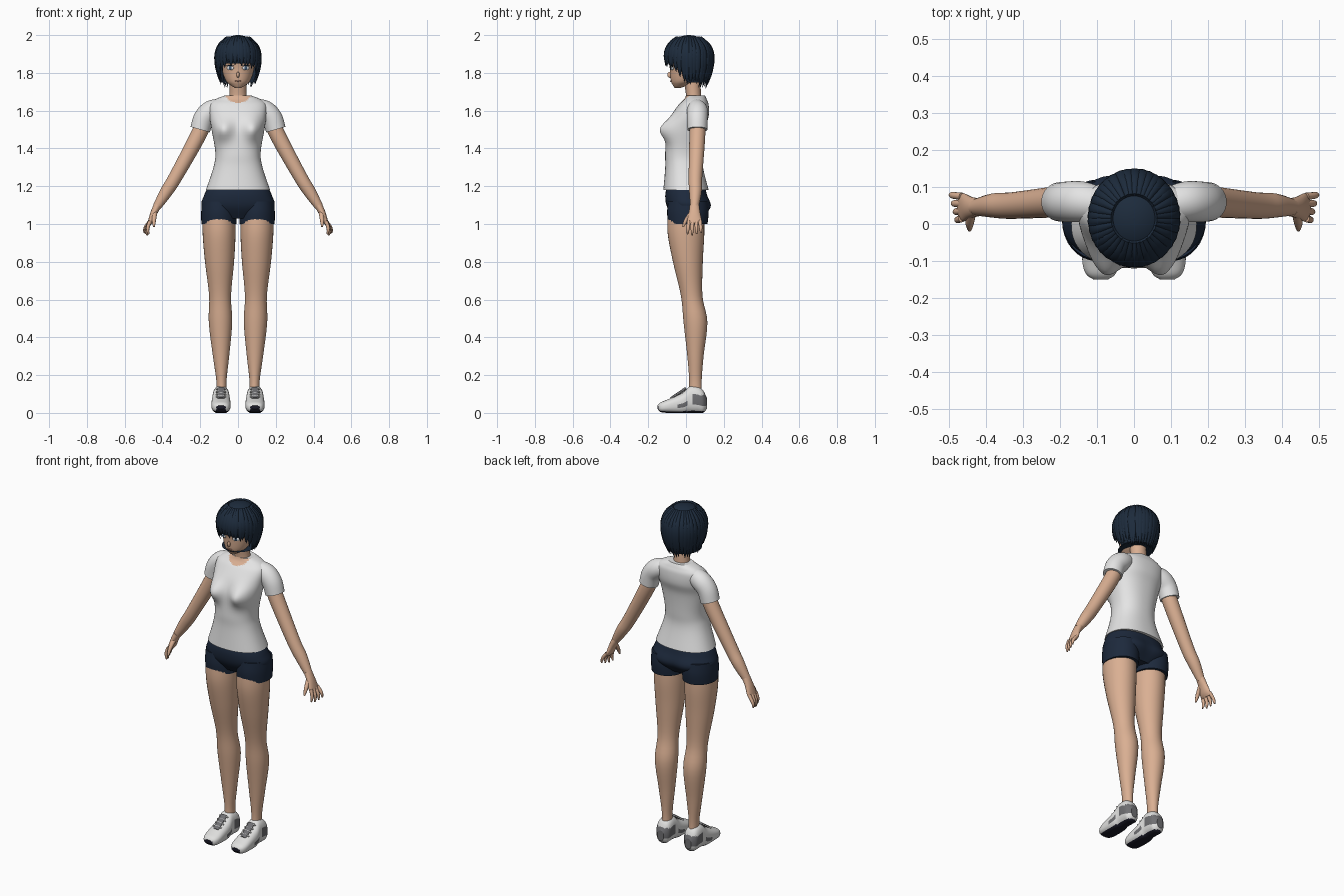
import bpy, bmesh, math, random
from mathutils import Vector

random.seed(4)
if "Cube" in bpy.data.objects:
    bpy.data.objects.remove(bpy.data.objects["Cube"])

Y, Z = Vector((0, 1, 0)), Vector((0, 0, 1))


def material(name, red, green, blue):
    color = (red, green, blue, 1)
    mat = bpy.data.materials.new(name)
    mat.use_nodes = True
    mat.diffuse_color = color
    mat.node_tree.nodes["Principled BSDF"].inputs["Base Color"].default_value = color
    return mat


skin = material("skin", .7, .43, .29)
lip = material("lip", .5, .24, .17)
cloth = material("white cloth", .78, .78, .78)
navy = material("navy cloth", .012, .022, .045)
hair = material("dark blue hair", .012, .024, .045)
eye_white = material("eye white", .75, .75, .75)
iris = material("iris blue", .05, .1, .18)
leather = material("shoe white", .75, .75, .74)
grey = material("shoe grey", .16, .16, .17)
rubber = material("black rubber", .01, .01, .02)


def finish(bm, name, mats, rule=None):
    """Turn a bmesh into a smooth object, with material slots picked by rule."""
    bmesh.ops.recalc_face_normals(bm, faces=bm.faces)
    for face in bm.faces:
        face.smooth = len(face.verts) < 5
        if rule:
            face.material_index = rule(face.calc_center_median())
    mesh = bpy.data.meshes.new(name)
    bm.to_mesh(mesh)
    bm.free()
    for mat in mats:
        mesh.materials.append(mat)
    ob = bpy.data.objects.new(name, mesh)
    bpy.context.collection.objects.link(ob)
    return ob


def spline(rows, sub):
    """Smooth interpolation through rows of numbers."""
    out = []
    for i in range(len(rows) - 1):
        before, start = rows[max(i - 1, 0)], rows[i]
        end, after = rows[i + 1], rows[min(i + 2, len(rows) - 1)]
        for k in range(sub):
            t = k / sub
            out.append([q + t / 2 * (r - p + t * (2 * p - 5 * q + 4 * r - s + t * (3 * (q - r) + s - p)))
                        for p, q, r, s in zip(before, start, end, after)])
    return out + [list(rows[-1])]


def loft(name, rows, mats, axis=None, depth=Y, sides=24, sub=5, power=2, mirror=1,
         deform=None, rule=None, drop=None):
    """Skin rings along a path; rows hold x, y, z, half width and half depth."""
    rows = spline(rows, sub)
    centers = [Vector((row[0] * mirror, row[1], row[2])) for row in rows]
    bm = bmesh.new()
    rings = []
    for i, (row, center) in enumerate(zip(rows, centers)):
        tangent = axis or (centers[min(i + 1, len(rows) - 1)] - centers[max(i - 1, 0)]).normalized()
        up = (depth - tangent * depth.dot(tangent)).normalized()
        across = up.cross(tangent)
        ring = []
        for k in range(sides):
            angle = math.tau * k / sides
            u, v = (math.copysign(abs(w) ** (2 / power), w) for w in (math.cos(angle), math.sin(angle)))
            point = center + across * u * max(row[3], .001) + up * v * max(row[-1], .001)
            ring.append(bm.verts.new(deform(point) if deform else point))
        rings.append(ring)
    for low, high in zip(rings, rings[1:]):
        for k in range(sides):
            j = (k + 1) % sides
            bm.faces.new((low[k], low[j], high[j], high[k]))
    bm.faces.new(rings[0])
    bm.faces.new(rings[-1])
    if drop:
        gone = [face for face in bm.faces if drop(face.calc_center_median())]
        bmesh.ops.delete(bm, geom=gone, context='FACES')
    return finish(bm, name, mats, rule)


def column(name, rows, mats, x=lambda z: 0, **options):
    """Upright loft; rows hold z, y, half width and half depth."""
    loft(name, [(x(z), y, z, wide, deep) for z, y, wide, deep in rows], mats, axis=Z, **options)


def ellipsoid(name, loc, size, mat, turn=0):
    bm = bmesh.new()
    bmesh.ops.create_uvsphere(bm, u_segments=20, v_segments=12, radius=1)
    ob = finish(bm, name, [mat])
    ob.location, ob.scale, ob.rotation_euler.z = loc, size, turn


def bump(point, x, z, wide, high):
    return math.exp(-((abs(point.x) - x) / wide) ** 2 - ((point.z - z) / high) ** 2)


# Shirt with bust; the scooped neckline shows skin
def bust(point):
    if point.y < 0:
        point.y -= .05 * bump(point, .08, 1.5, .05, .055) * min(1, -point.y / .06)
    return point


def neckline(center):
    inside = math.hypot(center.x / .065, (center.z - 1.69) / .05) < 1
    return int(inside and center.y < .04)


column("shirt", [(1.18, 0, .17, .12), (1.3, -.01, .13, .1), (1.38, -.01, .12, .1), (1.5, 0, .14, .1),
                 (1.57, .02, .15, .1), (1.63, .04, .15, .08), (1.66, .05, .12, .06), (1.68, .05, .07, .05)],
       [cloth, skin], sides=72, sub=7, power=2.3, deform=bust, rule=neckline)


# Shorts with a rounded seat
def seat(point):
    if point.y > 0:
        point.y += .016 * bump(point, .08, 1.09, .07, .06) * min(1, point.y / .06)
    return point


column("shorts_hips", [(1.2, 0, .155, .1), (1.15, 0, .18, .11), (1.09, .01, .19, .11), (1.03, .01, .1, .07)],
       [navy], sides=48, power=2.2, deform=seat)

# Head, neck and face
column("neck", [(1.62, .04, .055, .045), (1.68, .04, .045, .04), (1.78, .03, .045, .045)], [skin])
column("head", [(1.72, -.045, .015, .015), (1.735, -.03, .04, .04), (1.76, -.01, .065, .07),
                (1.82, .01, .085, .095), (1.9, .01, .09, .1), (1.97, .01, .03, .03)], [skin], sides=40)
ellipsoid("nose", (0, -.085, 1.79), (.008, .014, .016), skin)
ellipsoid("mouth", (0, -.08, 1.757), (.016, .005, .004), lip)


# Hair: a cap open at the face, covered by tapered locks
def hair_spread(height):
    return math.sqrt(1 - height * height) if height > 0 else 1 - height * height / 6


cap = []
for i in range(15):
    height = 1 - 2.1 * (i / 14) ** 2
    spread = hair_spread(height)
    cap.append((1.88 + .12 * height, .015, .117 * spread, .124 * spread))
column("hair_cap", cap, [hair], sides=48, drop=lambda center: center.z < 1.85 and center.y < 0)


def hair_lock(angle, tip, width):
    out = Vector((math.sin(angle), -math.cos(angle), 0))
    rows = []
    for k in range(8):
        u = k / 7
        z = 1.985 + (tip - 1.985) * u
        spread = hair_spread((z - 1.88) / .12)
        taper = 1 - u ** 3
        rows.append((out.x * .117 * spread, .015 + out.y * .127 * spread, z,
                     width * min(1, .35 + 1.6 * u) * taper, .01 * taper))
    loft("hair_lock", rows, [hair], depth=out, sides=8, sub=2)


locks = 38
for i in range(locks):
    angle = math.tau * i / locks - math.pi + random.uniform(-.04, .04)
    around = abs(angle)
    side_drop = min(max(around - .65, 0) / .8, 1)
    back_drop = min(max(around - 1.45, 0), 1)
    tip = 1.84 - .09 * side_drop - .02 * back_drop
    hair_lock(angle, tip + random.uniform(-.015, .015), .024)


# Shoe colours: black tread and toe guard, grey heel panels and side stripe
def shoe_rule(center):
    toe = center.y < -.12 and center.z < .035 and abs(abs(center.x) - .09) < .025
    if center.z < .01 or toe:
        return 2
    heel = center.y > .035 and .04 < center.z < .095
    stripe = abs(center.y + .02) < .03 and abs(center.z - .05 - center.y * .3) < .012
    return int(heel or stripe)


def flat_bottom(point):
    point.z = max(point.z, 0)
    return point


def leg_line(z):
    return .085 + .016 * z


for side, tag in ((1, "left"), (-1, "right")):
    # Eyes
    for part, x, y, z, size, mat in (("eye", .041, -.074, 1.826, (.021, .007, .012), eye_white),
                                     ("iris", .041, -.078, 1.826, (.009, .005, .011), iris),
                                     ("lash", .042, -.076, 1.838, (.023, .008, .003), hair)):
        ellipsoid(tag + "_" + part, (x * side, y, z), size, mat, turn=.4 * side)

    # Sleeve and arm
    loft(tag + "_sleeve", [(.08, .05, 1.62, .045), (.14, .06, 1.6, .055), (.18, .06, 1.56, .055),
                           (.2, .06, 1.5, .053)], [cloth], mirror=side, sides=32)
    loft(tag + "_arm", [(.17, .06, 1.57, .04), (.21, .06, 1.47, .042), (.33, .05, 1.25, .036),
                        (.38, .05, 1.17, .033), (.43, .045, 1.09, .022)], [skin], mirror=side)

    # Hand with four fingers and a thumb
    loft(tag + "_palm", [(.425, .045, 1.1, .021, .025), (.445, .045, 1.06, .018, .03),
                         (.46, .045, 1.02, .015, .038), (.47, .045, 1, .01, .035)], [skin], mirror=side)
    for k in range(4):
        y = .015 + .02 * k
        base = Vector((.466, y, 1.015))
        tip = Vector((.473 + .008 * k, y * 1.2 - .01, .94 + .006 * abs(k - 1)))
        knuckle = base.lerp(tip, .55) + Vector((.008, 0, 0))
        loft(tag + "_finger", [(*base, .01), (*knuckle, .009), (*tip, .004)],
             [skin], mirror=side, sides=10)
    loft(tag + "_thumb", [(.44, .03, 1.06, .013), (.445, 0, 1.02, .011), (.445, -.016, .985, .005)],
         [skin], mirror=side, sides=10)

    # Leg and shorts leg
    column(tag + "_leg", [(1.06, 0, .085, .095), (.95, 0, .087, .097), (.8, .01, .077, .079),
                          (.62, .03, .058, .057), (.48, .05, .062, .063), (.3, .05, .043, .043),
                          (.17, .05, .027, .033), (.08, .05, .028, .036)],
           [skin], x=leg_line, mirror=side, sides=32)
    column(tag + "_shorts_leg", [(1.12, .01, .088, .105), (1.06, .01, .093, .11), (1, .01, .093, .104)],
           [navy], x=leg_line, mirror=side, sides=32)

    # Shoe, tongue and laces
    shoe = [(-.15, .03, .02, .01), (-.135, .03, .04, .025), (-.1, .035, .05, .035), (-.02, .05, .05, .055),
            (.02, .07, .045, .07), (.06, .07, .045, .07), (.09, .06, .04, .06), (.11, .05, .02, .03)]
    loft(tag + "_shoe", [(.09, y, z, wide, high) for y, z, wide, high in shoe],
         [leather, grey, rubber], axis=Y, depth=Z, mirror=side, sides=40, sub=6, power=2.5,
         deform=flat_bottom, rule=shoe_rule)
    loft(tag + "_tongue", [(.09, -.08, .075, .018, .008), (.09, 0, .13, .02, .008)],
         [grey], depth=Z, mirror=side, sides=16)
    for k in range(4):
        y, z = -.065 + .02 * k, .085 + .0135 * k
        loft(tag + "_lace", [(.09 + .027 * t, y, z + .006 - .008 * abs(t), .004) for t in (-1, 0, 1)],
             [leather], mirror=side, sides=8)
